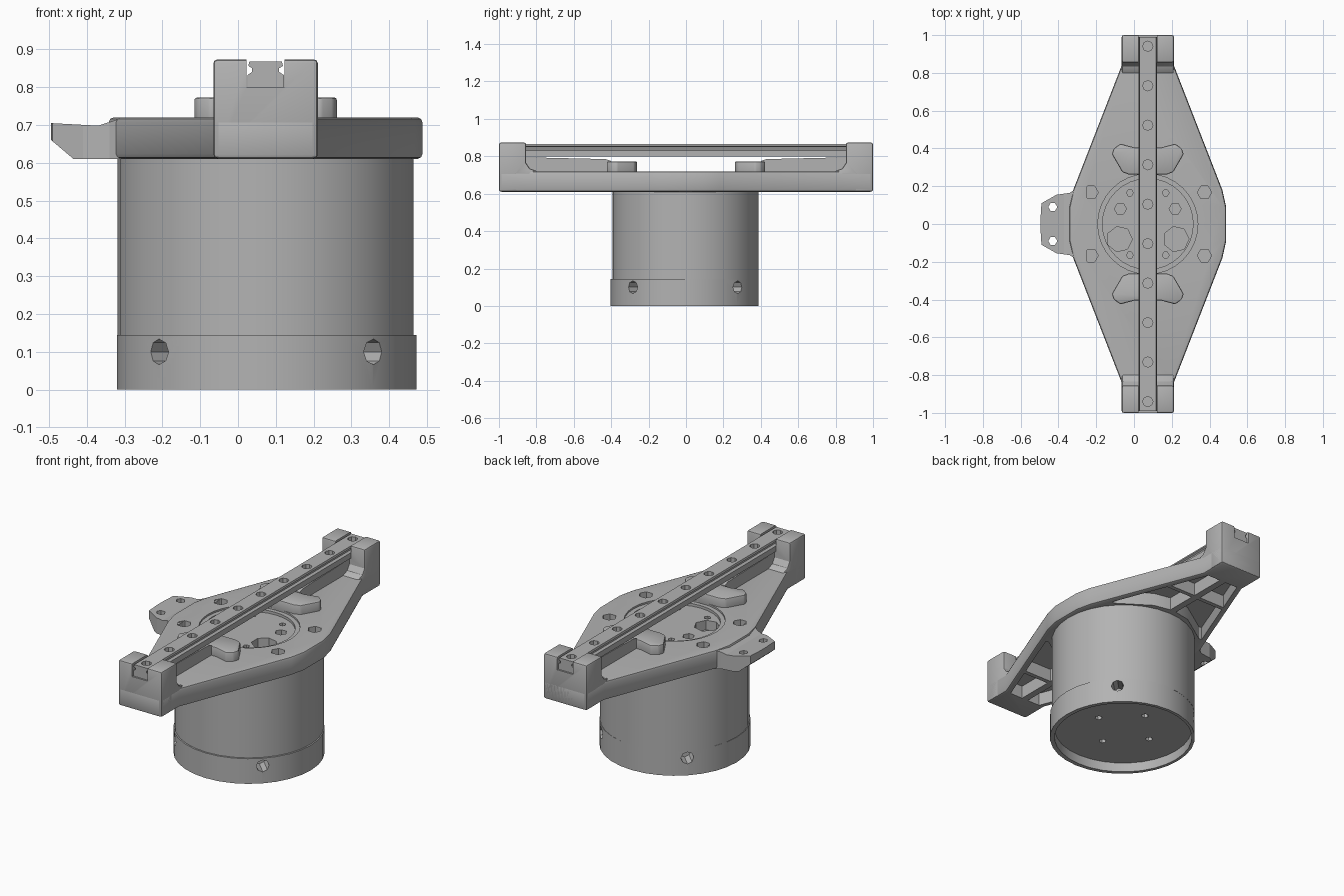
import bpy, bmesh, math
from mathutils import Matrix, Vector

cube = bpy.data.objects.get("Cube")
if cube:
    bpy.data.objects.remove(cube, do_unlink=True)

CX = 0.073                     # centre line of drum and rail
PLATE_LOW, PLATE_TOP = 0.61, 0.72

grey = bpy.data.materials.new("plain grey")
grey.use_nodes = True
colour = (0.45, 0.45, 0.45, 1)
grey.diffuse_color = colour
grey.node_tree.nodes["Principled BSDF"].inputs["Base Color"].default_value = colour


def finish(name, bm):
    bmesh.ops.recalc_face_normals(bm, faces=bm.faces)
    mesh = bpy.data.meshes.new(name)
    bm.to_mesh(mesh)
    bm.free()
    ob = bpy.data.objects.new(name, mesh)
    mesh.materials.append(grey)
    bpy.context.collection.objects.link(ob)
    return ob


def prism(name, points, low, high, frame=Matrix()):
    """Extrude a closed outline between two heights, then place it."""
    bm = bmesh.new()
    rings = [[bm.verts.new(frame @ Vector((u, v, h))) for u, v in points] for h in (low, high)]
    bm.faces.new(rings[0])
    bm.faces.new(rings[1])
    n = len(points)
    for i in range(n):
        j = (i + 1) % n
        bm.faces.new((rings[0][i], rings[0][j], rings[1][j], rings[1][i]))
    return finish(name, bm)


def circle(x, y, r, n=32):
    return [(x + r * math.cos(math.tau * i / n), y + r * math.sin(math.tau * i / n)) for i in range(n)]


def rect(x0, y0, x1, y1):
    return [(x0, y0), (x1, y0), (x1, y1), (x0, y1)]


def modify(ob, mod):
    """Bake the modifier stack into the mesh."""
    dg = bpy.context.evaluated_depsgraph_get()
    mesh = bpy.data.meshes.new_from_object(ob.evaluated_get(dg))
    ob.modifiers.remove(mod)
    ob.data = mesh


def bevel(ob, width, segments=2, angle=35):
    mod = ob.modifiers.new("bevel", 'BEVEL')
    mod.width, mod.segments = width, segments
    mod.limit_method, mod.angle_limit = 'ANGLE', math.radians(angle)
    modify(ob, mod)


def cut(ob, shapes):
    """Subtract prisms, each given as outline, low, high and optional frame."""
    for shape in shapes:
        tool = prism("cutter", *shape)
        tool.hide_render = True
        mod = ob.modifiers.new("cut", 'BOOLEAN')
        mod.operation, mod.solver, mod.object = 'DIFFERENCE', 'EXACT', tool
        modify(ob, mod)
        bpy.data.objects.remove(tool, do_unlink=True)


def smooth(ob, angle=30):
    bpy.ops.object.select_all(action='DESELECT')
    bpy.context.view_layer.objects.active = ob
    ob.select_set(True)
    bpy.ops.object.shade_smooth_by_angle(angle=math.radians(angle))


# Frames: side profile (y, z) along x, end profile (x, z) along y
SIDE = Matrix(((0, 0, 1, 0), (1, 0, 0, 0), (0, 1, 0, 0), (0, 0, 0, 1)))
END = Matrix(((1, 0, 0, 0), (0, 0, 1, 0), (0, 1, 0, 0), (0, 0, 0, 1)))

# Drum and its lower band, hollowed a little from below
drum = prism("drum", circle(CX, -0.003, 0.391), 0.14, 0.625)
smooth(drum)
band = prism("drum_band", circle(CX + 0.003, -0.008, 0.396), 0, 0.145)
cuts = [(circle(CX, -0.005, 0.375), -0.1, 0.055)]
for k in range(4):
    turn = Matrix.Translation((CX, 0, 0.1)) @ Matrix.Rotation(math.pi / 4 + k * math.pi / 2, 4, 'Z') \
        @ Matrix.Rotation(math.pi / 2, 4, 'Y')
    cuts.append((circle(0, 0, 0.034, 8), 0.3, 0.5, turn))
for k in range(4):
    a = math.tau * k / 4
    cuts.append((circle(CX + 0.18 * math.cos(a), 0.18 * math.sin(a), 0.02, 6), 0.05, 0.1))
cut(band, cuts)
smooth(band)

# Diamond plate
quarter = [(0.138, 1.0), (0.138, 0.84), (0.395, 0.18), (0.415, 0.09)]
outline = [(CX + x, y) for x, y in quarter]
outline += [(CX + x, -y) for x, y in reversed(quarter)]
outline += [(CX - x, -y) for x, y in quarter]
outline += [(CX - x, y) for x, y in reversed(quarter)]
plate = prism("diamond_plate", outline, PLATE_LOW, PLATE_TOP)
bevel(plate, 0.014)


def half_width(y):
    return 0.105 + (0.83 - y) * 0.39


# Stepped round recess, bolt holes and the ribbed pockets beneath the wings
inner_pocket = [(0.02, 0.42), (0.12, 0.40), (0.30, 0.28), (half_width(0.28), 0.28),
                (half_width(0.6), 0.6), (0.02, 0.6)]
outer_pocket = [(0.02, 0.625), (half_width(0.625), 0.625), (half_width(0.84), 0.84), (0.02, 0.84)]
cuts = [(circle(CX, 0, 0.265), 0.71, 0.8), (circle(CX, 0, 0.24), 0.695, 0.8)]
for sx in (-1, 1):
    cuts.append((circle(CX + sx * 0.15, -0.08, 0.068, 7), 0.64, 0.8))
    cuts.append((circle(CX + sx * 0.145, 0.08, 0.032, 6), 0.64, 0.8))
    for sy in (-1, 1):
        cuts.append((circle(CX + sx * 0.3, sy * 0.167, 0.038, 6), 0.65, 0.8))
        cuts.append((circle(CX + sx * 0.095, sy * 0.165, 0.018, 6), 0.66, 0.8))
        for pocket in (inner_pocket, outer_pocket):
            cuts.append(([(CX + sx * x, sy * y) for x, y in pocket], 0.5, 0.685))
cut(plate, cuts)
smooth(plate)

# Side ear with two through holes and a sloped underside
ear_half = [(-0.25, 0.26), (-0.31, 0.185), (-0.34, 0.165), (-0.41, 0.155), (-0.49, 0.11), (-0.495, 0.03)]
ear = prism("side_ear", ear_half + [(x, -y) for x, y in reversed(ear_half)], PLATE_LOW, 0.716)
slope = [(-0.6, 0.5), (-0.435, 0.5), (-0.435, 0.61), (-0.50, 0.665), (-0.6, 0.665)]
dip = [(-0.31, 0.8), (-0.31, 0.717), (-0.37, 0.698), (-0.5, 0.705), (-0.55, 0.8)]
cut(ear, [(slope, -0.4, 0.4, END), (dip, -0.4, 0.4, END)]
    + [(circle(-0.43, s * 0.09, 0.024, 6), 0.5, 0.8) for s in (-1, 1)])

# End blocks, pads and ribs, mirrored front and back
block_side = [(0.78, 0.70), (0.80, 0.722), (0.835, 0.735), (0.855, 0.765), (0.855, 0.873), (1.0, 0.873), (1.0, 0.612),
              (0.9, 0.612), (0.9, 0.70)]
pad_half = [(0.10, 0.262), (0.135, 0.275), (0.19, 0.37), (0.18, 0.40), (0.145, 0.425), (0.07, 0.405)]
for s, label in ((-1, "front"), (1, "back")):
    block = prism(label + "_end_block", [(s * y, z) for y, z in block_side], CX - 0.138, CX + 0.138, SIDE)
    bevel(block, 0.01, 2, 60)
    cut(block, [(rect(CX - 0.05, 0.80, CX + 0.05, 0.95), -1.2, 1.2, END)])
    smooth(block)

    pad = prism(label + "_pad", [(CX + x, s * y) for x, y in pad_half]
                + [(CX - x, s * y) for x, y in reversed(pad_half)], 0.69, 0.773)
    bevel(pad, 0.008)
    smooth(pad)

    rib = [(0.40, 0.70), (0.40, 0.775), (0.43, 0.785), (0.87, 0.795), (0.87, 0.70)]
    prism(label + "_rail_rib", [(s * y, z) for y, z in rib], CX - 0.04, CX + 0.04, SIDE)

# Guide rail with grooved sides and a row of bolt holes
rail_half = [(0.048, 0.80), (0.048, 0.832), (0.036, 0.84), (0.036, 0.85), (0.046, 0.856), (0.043, 0.867)]
rail = prism("guide_rail", [(CX + x, z) for x, z in rail_half]
             + [(CX - x, z) for x, z in reversed(rail_half)], -0.99, 0.99, END)
cut(rail, [(circle(CX, -0.94 + 0.209 * i, 0.027, 8), 0.825, 0.95) for i in range(10)])
